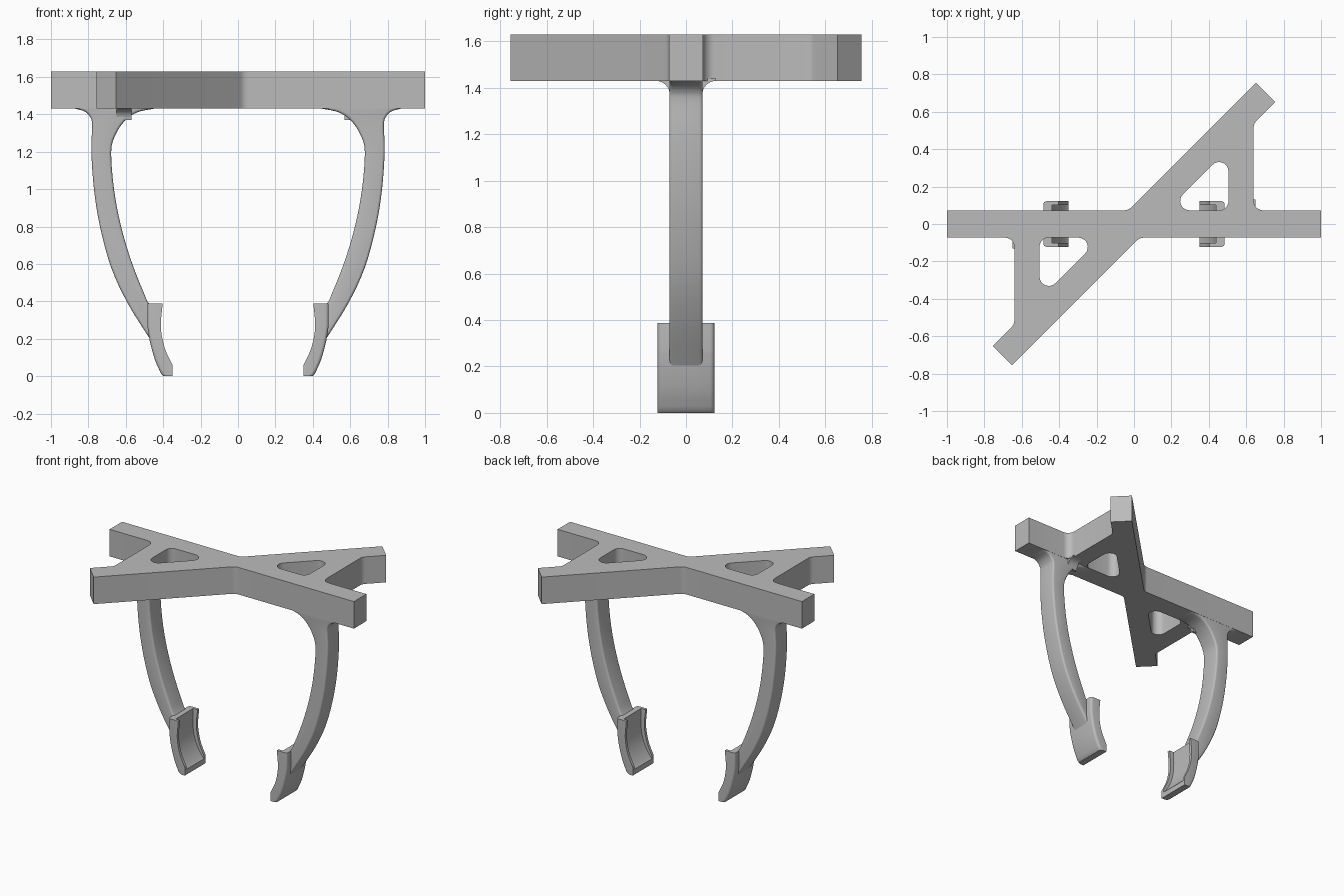
import bpy, bmesh, math
from mathutils import Vector, Matrix

cube = bpy.data.objects.get("Cube")
if cube:
    bpy.data.objects.remove(cube, do_unlink=True)

# Single grey plastic
grey = bpy.data.materials.new("grey_plastic")
grey.use_nodes = True
colour = (0.5, 0.5, 0.5, 1)
grey.diffuse_color = colour
grey.node_tree.nodes["Principled BSDF"].inputs["Base Color"].default_value = colour


def link(name, mesh):
    obj = bpy.data.objects.new(name, mesh)
    bpy.context.collection.objects.link(obj)
    return obj


def finish(mesh):
    mesh.materials.clear()
    mesh.materials.append(grey)
    mesh.shade_smooth()
    mesh.set_sharp_from_angle(angle=math.radians(32))


def fillet(corners, steps=8):
    """Round each (x, y, radius) corner of a closed outline."""
    out = []
    for i, (x, y, r) in enumerate(corners):
        p = Vector((x, y))
        if not r:
            out.append(p)
            continue
        a = (Vector(corners[i - 1][:2]) - p).normalized()
        b = (Vector(corners[(i + 1) % len(corners)][:2]) - p).normalized()
        half = a.angle(b) / 2
        centre = p + (a + b).normalized() * r / math.sin(half)
        start = p + a * r / math.tan(half) - centre
        end = p + b * r / math.tan(half) - centre
        sweep = start.angle_signed(end)
        for k in range(steps + 1):
            t = -sweep * k / steps
            c, s = math.cos(t), math.sin(t)
            out.append(centre + Vector((start.x * c - start.y * s, start.x * s + start.y * c)))
    return out


def smooth_path(keys, steps=4):
    """Sample a spline through key points."""
    k = [Vector(p) for p in keys]
    k = [2 * k[0] - k[1]] + k + [2 * k[-1] - k[-2]]
    out = []
    for a, b, c, d in zip(k, k[1:], k[2:], k[3:]):
        for i in range(steps):
            t = i / steps
            out.append(0.5 * (2 * b + (c - a) * t + (2 * a - 5 * b + 4 * c - d) * t * t
                              + (3 * b - a - 3 * c + d) * t ** 3))
    return out + [k[-2]]


def prism(name, outline, half, bevel=0, rule=None):
    """Extrude an x-z outline along y, rounding the rim edges that meet the rule."""
    bm = bmesh.new()
    face = bm.faces.new([bm.verts.new((p[0], -half, p[1])) for p in outline])
    ext = bmesh.ops.extrude_face_region(bm, geom=[face])["geom"]
    bmesh.ops.translate(bm, vec=(0, 2 * half, 0),
                        verts=[v for v in ext if isinstance(v, bmesh.types.BMVert)])
    bmesh.ops.recalc_face_normals(bm, faces=bm.faces)
    if bevel:
        rim = [e for e in bm.edges if e.verts[0].co.y * e.verts[1].co.y > 0
               and (rule is None or all(rule(v.co) for v in e.verts))]
        bmesh.ops.bevel(bm, geom=rim, offset=bevel, segments=4, profile=0.5, affect='EDGES')
    mesh = bpy.data.meshes.new(name)
    bm.to_mesh(mesh)
    bm.free()
    return mesh


def pair(name, mesh):
    """Place a part on the left and turn a copy half round for the right."""
    finish(mesh)
    link("left_" + name, mesh)
    link("right_" + name, mesh).rotation_euler.z = math.pi


# Top frame: straight bar, diagonal bar and two struts in one flat outline
W = 0.073
D = W * math.sqrt(2)
half_outline = [(1, -W, 0), (1, W, 0), (0.64, W, 0.05), (0.64, 0.64 - D, 0.05),
                (0.756, 0.756 - D, 0), (0.756 - D, 0.756, 0), (W - D, W, 0.06)]
turned = [(-x, -y, r) for x, y, r in half_outline]
hole = [(W + D, W, 0.05), (0.505, W, 0.05), (0.505, 0.505 - D, 0.05)]
curve = bpy.data.curves.new("frame_outline", 'CURVE')
curve.dimensions = '2D'
curve.fill_mode = 'BOTH'
curve.extrude = 0.1
for corners in (half_outline + turned, hole, [(-x, -y, r) for x, y, r in hole]):
    pts = fillet(corners)
    spline = curve.splines.new('POLY')
    spline.points.add(len(pts) - 1)
    spline.use_cyclic_u = True
    for sp, p in zip(spline.points, pts):
        sp.co = (p.x, p.y, 0, 1)
helper = link("frame_helper", curve)
bpy.context.view_layer.update()
frame = bpy.data.meshes.new_from_object(helper.evaluated_get(bpy.context.evaluated_depsgraph_get()))
bpy.data.objects.remove(helper, do_unlink=True)
bm = bmesh.new()
bm.from_mesh(frame)
bmesh.ops.remove_doubles(bm, verts=bm.verts, dist=0.0005)
bmesh.ops.recalc_face_normals(bm, faces=bm.faces)
bm.to_mesh(frame)
bm.free()
finish(frame)
link("top_frame", frame).location.z = 1.53

# Curved arms, flaring into the bar
outer = smooth_path([(0.87, 1.43), (0.82, 1.415), (0.79, 1.385), (0.78, 1.34), (0.784, 1.2),
                     (0.77, 1.0), (0.738, 0.8), (0.678, 0.58), (0.59, 0.39), (0.472, 0.2)])
inner = smooth_path([(0.485, 0.4), (0.565, 0.6), (0.625, 0.8), (0.663, 1.0), (0.678, 1.2),
                     (0.655, 1.29), (0.605, 1.365), (0.54, 1.41), (0.45, 1.43)])
arm = [(0.87, 1.5)] + outer + [(0.455, 0.26), (0.46, 0.37)] + inner + [(0.45, 1.5)]
pair("arm", prism("arm", arm, 0.072, 0.014))

# Concave gussets between each arm and its strut
arc = [(0.13 - 0.06 * math.cos(t * math.pi / 16), 1.37 + 0.06 * math.sin(t * math.pi / 16))
       for t in range(9)]
gusset = prism("gusset", [(0.05, 1.44), (0.05, 1.37)] + arc + [(0.13, 1.44)], 0.04)
gusset.transform(Matrix.Translation((0.61, 0, 0)) @ Matrix.Rotation(math.pi / 2, 4, 'Z'))
pair("gusset", gusset)

# Gripping pads: rounded back, hollowed inner face between two thin rails
back = smooth_path([(0.485, 0.27), (0.472, 0.19), (0.445, 0.09), (0.41, 0.01)])
front = smooth_path([(0.35, 0.06), (0.388, 0.14), (0.408, 0.22), (0.412, 0.29), (0.403, 0.388)])
pad = link("pad_helper", prism("pad", [(0.485, 0.388)] + back + [(0.398, 0), (0.35, 0)] + front,
                               0.122, 0.018, lambda c: c.x > 0.43 or c.z < 0.05 and c.x > 0.39))
floor = smooth_path([(0.34, 0.03), (0.365, 0.055), (0.4, 0.11), (0.427, 0.18),
                     (0.44, 0.27), (0.438, 0.42)])
cutter = link("pad_cutter", prism("pad_cutter", floor + [(0.3, 0.42), (0.3, 0.03)], 0.102))
cutter.hide_render = True
cut = pad.modifiers.new("hollow", 'BOOLEAN')
cut.operation = 'DIFFERENCE'
cut.solver = 'EXACT'
cut.object = cutter
bpy.context.view_layer.update()
hollow = bpy.data.meshes.new_from_object(pad.evaluated_get(bpy.context.evaluated_depsgraph_get()))
for obj in (pad, cutter):
    bpy.data.objects.remove(obj, do_unlink=True)
pair("grip_pad", hollow)
